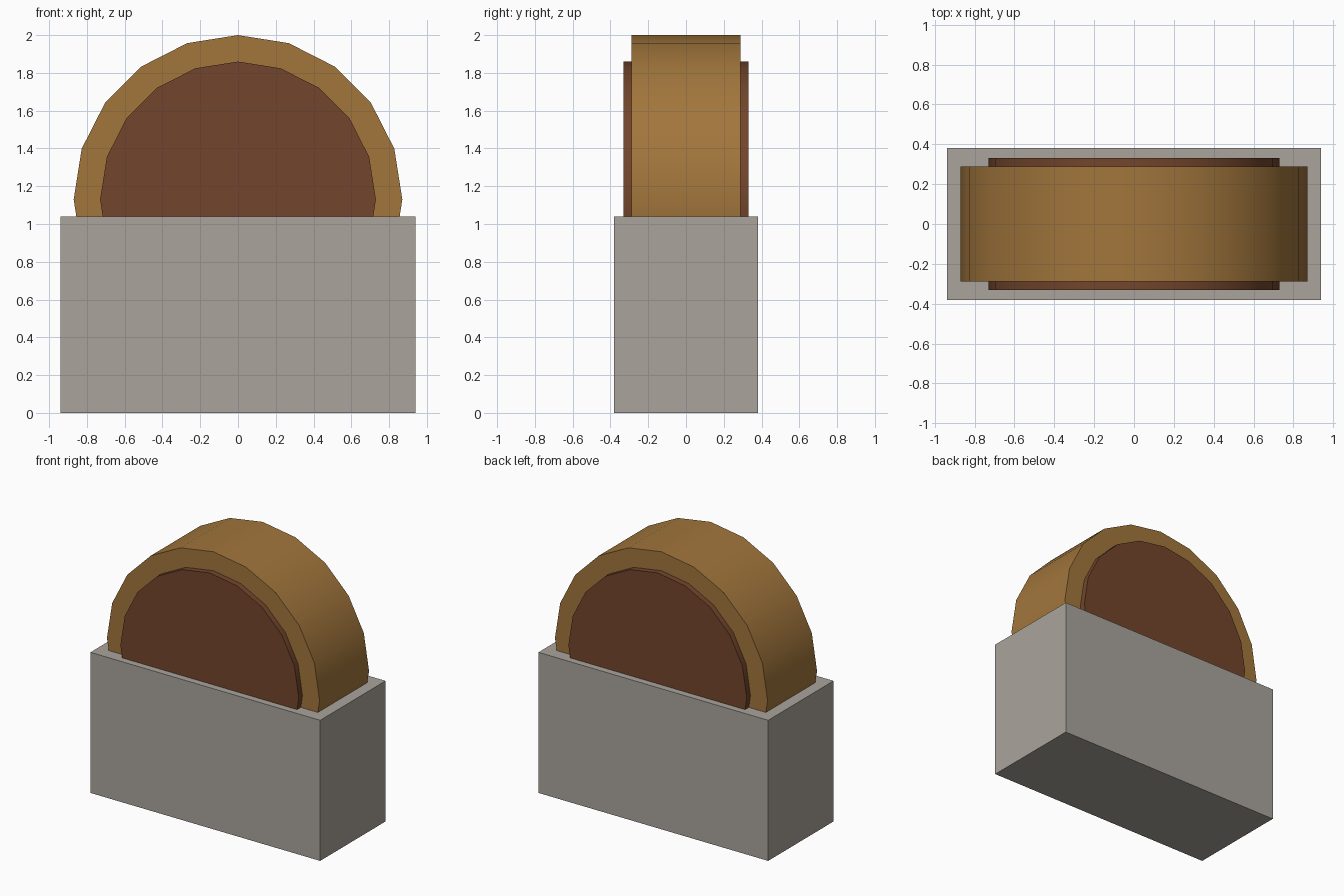
import bpy
import math

if "Cube" in bpy.data.objects:
    bpy.data.objects.remove(bpy.data.objects["Cube"])


def paint(obj, name, color):
    mat = bpy.data.materials.new(name)
    mat.diffuse_color = (*color, 1)
    mat.use_nodes = True
    mat.node_tree.nodes["Principled BSDF"].inputs["Base Color"].default_value = mat.diffuse_color
    obj.data.materials.append(mat)


def drum(name, radius, width, color):
    # 20-sided cylinder lying along y, one corner pointing straight up
    bpy.ops.mesh.primitive_cylinder_add(vertices=20, radius=radius, depth=width,
                                        location=(0, 0, 1.13),
                                        rotation=(math.pi / 2, 0, 0))
    obj = bpy.context.object
    obj.name = name
    bpy.ops.object.transform_apply(location=False, rotation=True, scale=True)
    bpy.ops.object.shade_smooth_by_angle(angle=math.radians(30))
    paint(obj, name, color)
    return obj


# Grey block the wheel sits in
bpy.ops.mesh.primitive_cube_add(size=1, location=(0, 0, 0.52))
base = bpy.context.object
base.name = "base_block"
base.scale = (1.88, 0.764, 1.04)
bpy.ops.object.transform_apply(location=False, rotation=False, scale=True)
paint(base, "stone_grey", (0.40, 0.37, 0.33))

# Wide outer wheel and the darker core showing on both sides
drum("outer_wheel", 0.87, 0.578, (0.36, 0.18, 0.045))
drum("inner_core", 0.73, 0.664, (0.17, 0.06, 0.025))
